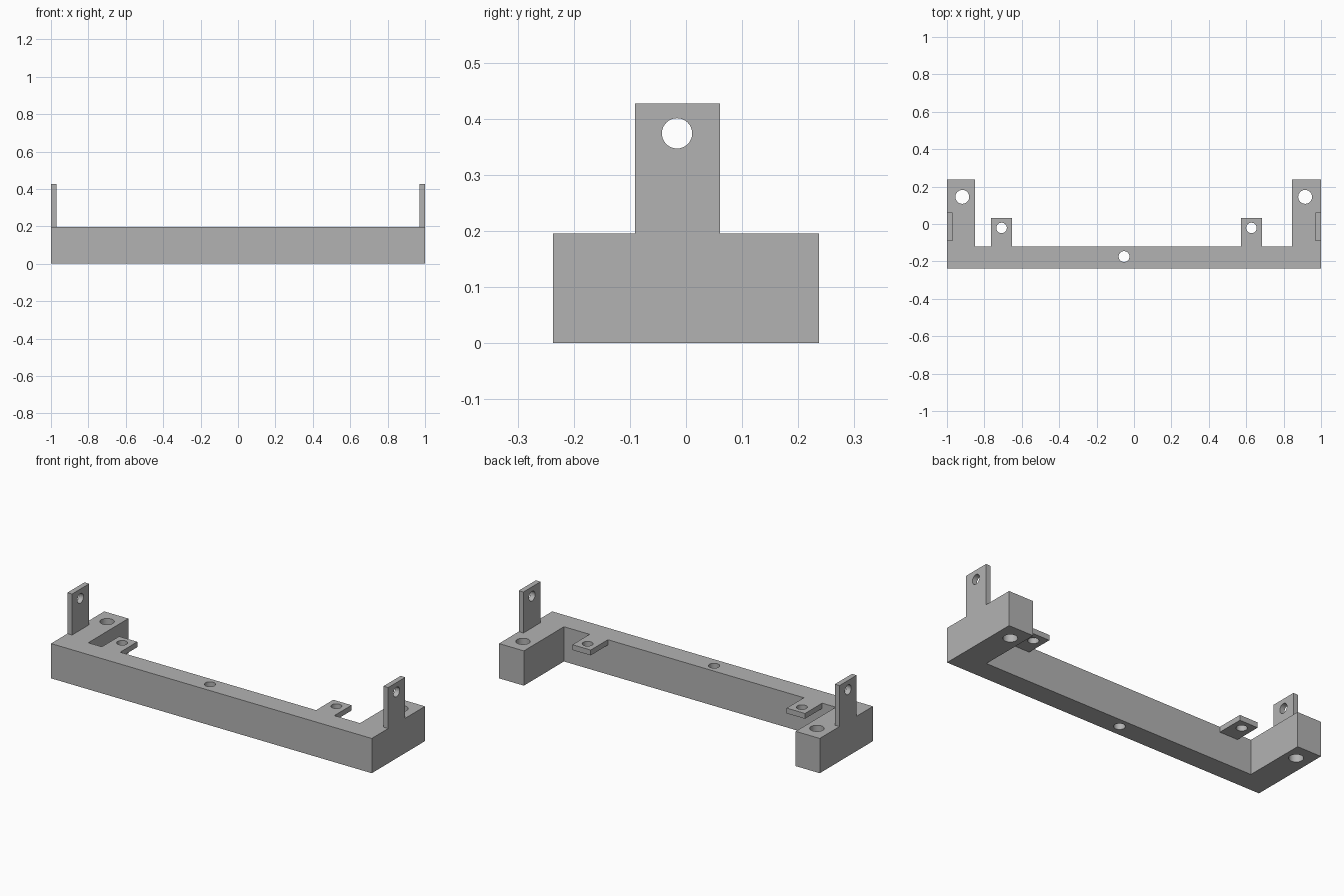
import bpy
import bmesh
from mathutils import Matrix, Vector

cube = bpy.data.objects.get("Cube")
if cube:
    bpy.data.objects.remove(cube, do_unlink=True)

grey = bpy.data.materials.new("plain_grey")
grey.use_nodes = True
GREY = (0.45, 0.45, 0.45, 1)
grey.diffuse_color = GREY
grey.node_tree.nodes["Principled BSDF"].inputs["Base Color"].default_value = GREY


def add_object(name, bm):
    bmesh.ops.recalc_face_normals(bm, faces=bm.faces)
    mesh = bpy.data.meshes.new(name)
    bm.to_mesh(mesh)
    bm.free()
    mesh.materials.append(grey)
    obj = bpy.data.objects.new(name, mesh)
    bpy.context.collection.objects.link(obj)
    return obj


def prism(name, outline, z0, z1):
    """Extrude a flat outline upward."""
    bm = bmesh.new()
    face = bm.faces.new([bm.verts.new((x, y, z0)) for x, y in outline])
    top = bmesh.ops.extrude_face_region(bm, geom=[face])["geom"]
    verts = [g for g in top if isinstance(g, bmesh.types.BMVert)]
    bmesh.ops.translate(bm, verts=verts, vec=(0, 0, z1 - z0))
    return add_object(name, bm)


def block(name, x0, x1, y0, y1, z0, z1):
    return prism(name, [(x0, y0), (x1, y0), (x1, y1), (x0, y1)], z0, z1)


def drill(obj, centre, radius, axis="Z"):
    """Cut a round through hole."""
    bm = bmesh.new()
    turn = Matrix.Rotation(1.5707963, 4, "Y") if axis == "X" else Matrix()
    bmesh.ops.create_cone(bm, cap_ends=True, segments=48, radius1=radius,
                          radius2=radius, depth=1,
                          matrix=Matrix.Translation(Vector(centre)) @ turn)
    cutter = add_object("hole_cutter", bm)
    cutter.hide_render = True
    mod = obj.modifiers.new("hole", "BOOLEAN")
    mod.operation = "DIFFERENCE"
    mod.solver = "EXACT"
    mod.object = cutter
    bpy.context.view_layer.objects.active = obj
    bpy.ops.object.modifier_apply(modifier=mod.name)
    bpy.data.objects.remove(cutter, do_unlink=True)


FRONT, BACK, INNER, TOP = -0.237, 0.237, -0.12, 0.196
PLATE = 0.029

# U-shaped base bar with two end arms
base = prism("base_bar", [
    (-1, FRONT), (1, FRONT), (1, BACK), (0.845, BACK),
    (0.845, INNER), (-0.85, INNER), (-0.85, BACK), (-1, BACK)], 0, TOP)
drill(base, (-0.918, 0.145, 0.1), 0.037)
drill(base, (0.915, 0.145, 0.1), 0.037)
drill(base, (-0.053, -0.174, 0.1), 0.029)
parts = [base]

# Thin screw tabs flush with the top
for side, x in (("right", -0.708), ("left", 0.628)):
    tab = block(side + "_tab", x - 0.057, x + 0.057, INNER, 0.033, TOP - 0.03, TOP)
    drill(tab, (x, -0.021, TOP), 0.028)
    parts.append(tab)

# Upright ears on the outer edges
for side, x0 in (("right", -1), ("left", 1 - PLATE)):
    ear = block(side + "_upright_ear", x0, x0 + PLATE, -0.091, 0.061, TOP, 0.427)
    drill(ear, (x0, -0.016, 0.374), 0.027, "X")
    parts.append(ear)

# Smooth hole walls, sharp edges elsewhere
bpy.ops.object.select_all(action="DESELECT")
for part in parts:
    part.select_set(True)
bpy.context.view_layer.objects.active = base
bpy.ops.object.shade_smooth_by_angle()
